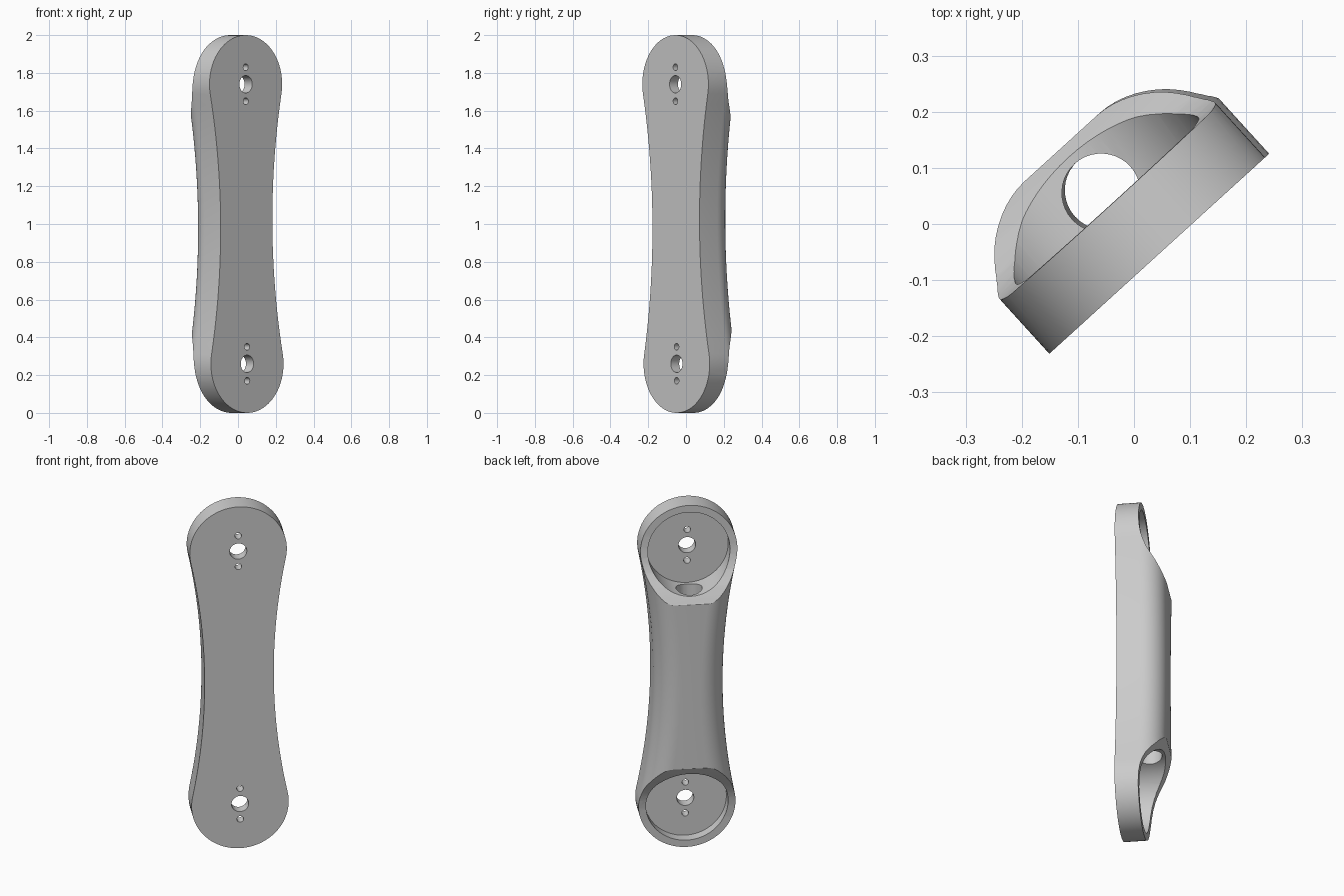
import bpy, bmesh, math
from mathutils import Matrix, Vector

END_R, WAIST, PIVOT = 0.26, 0.185, 0.74      # end radius, waist half-width, end centre offset
THICK, FILLET = 0.257, 0.13
SIDE_R = (PIVOT**2 + WAIST**2 - END_R**2) / (2 * (END_R - WAIST))
SIDE_X = SIDE_R + WAIST
TANGENT = math.atan2(PIVOT, SIDE_X)

if "Cube" in bpy.data.objects:
    bpy.data.objects.remove(bpy.data.objects["Cube"], do_unlink=True)

grey = bpy.data.materials.new("light_grey")
grey.use_nodes = True
grey.diffuse_color = (0.6, 0.6, 0.6, 1)
grey.node_tree.nodes["Principled BSDF"].inputs["Base Color"].default_value = (0.6, 0.6, 0.6, 1)


def arc(cx, cz, r, a0, a1, n):
    return [(cx + r * math.cos(a0 + (a1 - a0) * i / n),
             cz + r * math.sin(a0 + (a1 - a0) * i / n)) for i in range(n + 1)]


def outline(inset):
    """Waisted outline: concave side arc tangent to a round end, turned for the other half."""
    side = arc(SIDE_X, 0, SIDE_R + inset, math.pi + TANGENT, math.pi - TANGENT, 24)
    end = arc(0, PIVOT, END_R - inset, -TANGENT, math.pi + TANGENT, 40)
    half = side[:-1] + end[:-1]
    return half + [(-x, -z) for x, z in half]


def loft(name, rings):
    """Closed solid through equal-sized rings of 3D points."""
    bm = bmesh.new()
    loops = [[bm.verts.new(p) for p in ring] for ring in rings]
    n = len(loops[0])
    for a, b in zip(loops, loops[1:]):
        for i in range(n):
            j = (i + 1) % n
            bm.faces.new((a[i], a[j], b[j], b[i]))
    bm.faces.new(loops[0][::-1])
    bm.faces.new(loops[-1])
    bmesh.ops.recalc_face_normals(bm, faces=bm.faces)
    mesh = bpy.data.meshes.new(name)
    bm.to_mesh(mesh)
    bm.free()
    obj = bpy.data.objects.new(name, mesh)
    bpy.context.collection.objects.link(obj)
    return obj


def drill(name, z, radius, y0, y1, n):
    """Round cutter through the thickness."""
    ring = arc(0, z, radius, 0, 2 * math.pi, n)[:-1]
    return loft(name, [[(x, y, h) for x, h in ring] for y in (y0, y1)])


# Handle body: straight wall, then a large fillet up to the flat crown
levels = [(0, 0)]
for k in range(13):
    a = math.pi / 2 * k / 12
    levels.append((THICK - FILLET + FILLET * math.sin(a), FILLET * (1 - math.cos(a))))
body = loft("handle_body", [[(x, y, z) for x, z in outline(d)] for y, d in levels])

cutters = []
# Sweep that thins each end down to a low rim
sweep = [(0.45, 0.30), (0.465, 0.268), (0.485, 0.254), (0.52, 0.236), (0.565, 0.21),
         (0.60, 0.186), (0.635, 0.165), (0.67, 0.15), (0.71, 0.138), (0.76, 0.13),
         (0.83, 0.125), (1.1, 0.121), (1.1, 0.30)]
for s, label in ((1, "top"), (-1, "bottom")):
    cutters.append(loft("sweep_" + label, [[(x, y, s * t) for t, y in sweep] for x in (-0.4, 0.4)]))
    # Round pocket, mounting hole and two pin holes
    cutters.append(drill("pocket_" + label, s * PIVOT, 0.22, 0.06, 0.4, 64))
    cutters.append(drill("mount_hole_" + label, s * PIVOT, 0.046, -0.1, 0.2, 32))
    for off in (-0.09, 0.09):
        cutters.append(drill("pin_hole_" + label, s * PIVOT + off, 0.018, -0.1, 0.2, 20))
# Lengthwise bore joining the pockets
bore = arc(0, 0.15, 0.07, 0, 2 * math.pi, 40)[:-1]
cutters.append(loft("bore", [[(x, y, z) for x, y in bore] for z in (-0.7, 0.7)]))

for c in cutters:
    c.hide_render = True
    mod = body.modifiers.new(c.name, "BOOLEAN")
    mod.operation, mod.solver, mod.object = "DIFFERENCE", "EXACT", c

# Bake the cuts and drop the cutters
bpy.context.view_layer.update()
baked = bpy.data.meshes.new_from_object(body.evaluated_get(bpy.context.evaluated_depsgraph_get()))
body.modifiers.clear()
body.data = baked
for c in cutters:
    bpy.data.objects.remove(c, do_unlink=True)

# Stand it up, turned and very slightly leaning
baked.transform(Matrix.Translation(Vector((0.045, -0.053, 1)))
                @ Matrix.Rotation(math.radians(42.3), 4, "Z")
                @ Matrix.Rotation(-0.0067, 4, "Y"))
baked.materials.clear()
baked.materials.append(grey)
bpy.ops.object.select_all(action="DESELECT")
body.select_set(True)
bpy.context.view_layer.objects.active = body
bpy.ops.object.shade_smooth_by_angle(angle=math.radians(30))
